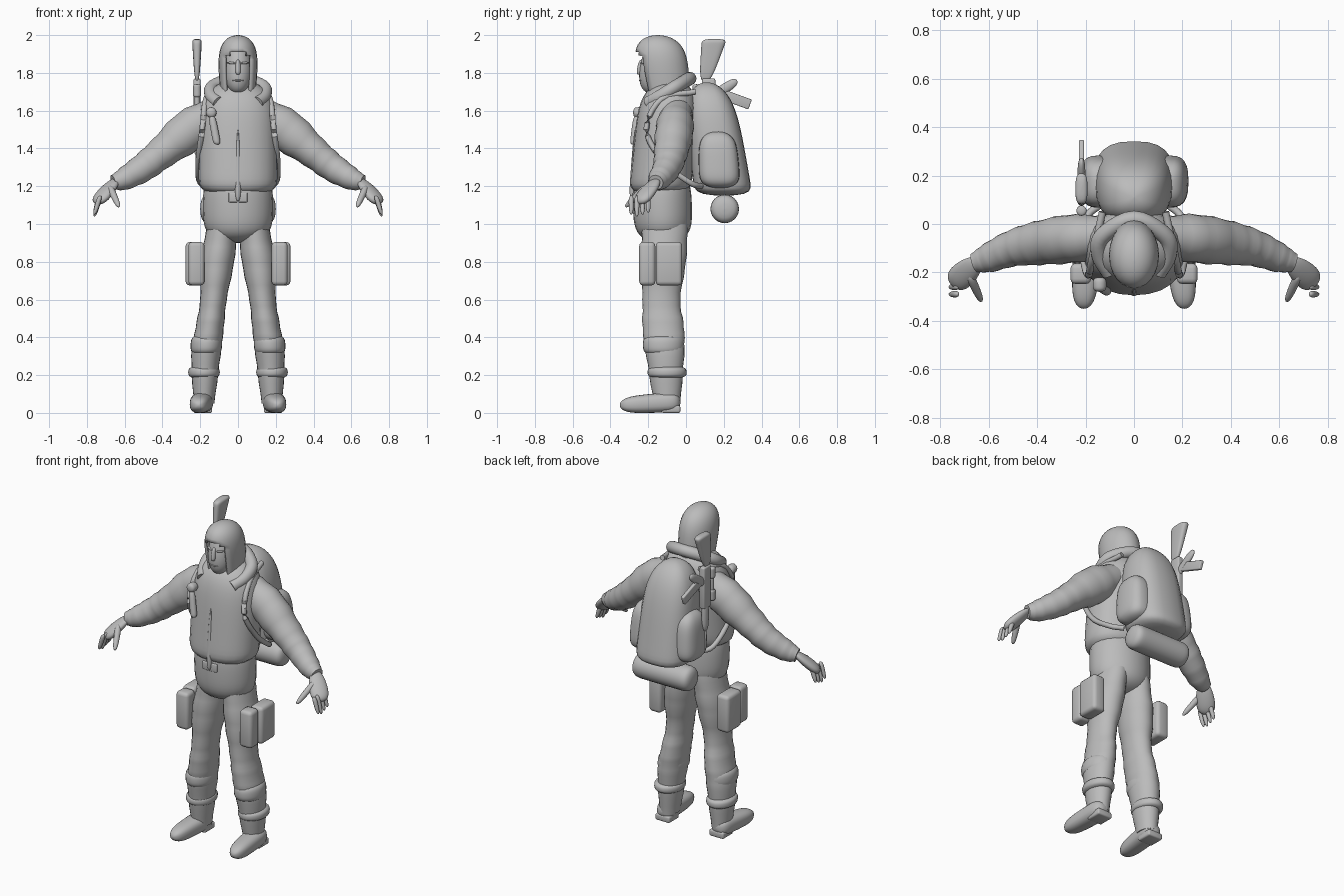
import bpy, bmesh, math
from mathutils import Vector, Matrix

if "Cube" in bpy.data.objects:
    bpy.data.objects.remove(bpy.data.objects["Cube"])

grey = (.5, .5, .5, 1)
material = bpy.data.materials.new("plain grey")
material.use_nodes = True
material.diffuse_color = grey
material.node_tree.nodes["Principled BSDF"].inputs["Base Color"].default_value = grey
UP = Vector((0, 0, 1))


def finish(name, bm):
    bmesh.ops.recalc_face_normals(bm, faces=bm.faces)
    mesh = bpy.data.meshes.new(name)
    bm.to_mesh(mesh)
    bm.free()
    part = bpy.data.objects.new(name, mesh)
    bpy.context.collection.objects.link(part)
    mesh.materials.append(material)
    bpy.ops.object.select_all(action='DESELECT')
    bpy.context.view_layer.objects.active = part
    part.select_set(True)
    bpy.ops.object.shade_smooth_by_angle(angle=math.radians(50))
    return part


def spline(rows, steps):
    # Smooth curve through every row, radii included
    points = [Vector(row) for row in rows]
    first, last = points[0], points[-1]
    points = [first * 2 - points[1], *points, last * 2 - points[-2]]
    smooth = []
    for a, b, c, d in zip(points, points[1:], points[2:], points[3:]):
        for step in range(steps):
            t = step / steps
            linear, square = c - a, a * 2 - b * 5 + c * 4 - d
            smooth.append(b + (linear * t + square * t ** 2 + (b * 3 - a - c * 3 + d) * t ** 3) / 2)
    return smooth + [last]


def loft(name, rows, side=1, power=2, steps=5, folds=0, cut=None):
    # Skin over rings (x, y, z, half width, half depth); side=-1 mirrors, folds adds cloth wrinkles
    rows = spline(rows, steps)
    centres = [row.to_3d() if len(row) < 4 else Vector(row[:3]) for row in rows]
    bm = bmesh.new()
    rings, across = [], None
    for i, (row, centre) in enumerate(zip(rows, centres)):
        along = (centres[min(i + 1, len(rows) - 1)] - centres[max(i - 1, 0)]).normalized()
        if abs(along.z) > .95:
            along, wide = UP, Vector((1, 0, 0))
        else:
            wide = along.cross(UP).normalized()
        if across and wide.dot(across) < 0:
            wide = -wide
        across = wide
        deep = wide.cross(along)
        swell = 1 + folds * math.sin(i * 2)
        ring = []
        for k in range(24):
            angle = math.tau * k / 24
            c, s = math.cos(angle), math.sin(angle)
            point = centre + wide * row[3] * swell * math.copysign(abs(c) ** (2 / power), c)
            point += deep * row[4] * swell * math.copysign(abs(s) ** (2 / power), s)
            ring.append(bm.verts.new((point.x * side, point.y, max(point.z, 0))))
        rings.append(ring)
    for low, high in zip(rings, rings[1:]):
        for k in range(24):
            bm.faces.new((low[k - 1], low[k], high[k], high[k - 1]))
    for ring in (rings[0], rings[-1]):
        bm.faces.new(ring)
    if cut:
        opening = [face for face in bm.faces if cut(face.calc_center_median())]
        bmesh.ops.delete(bm, geom=opening, context='FACES')
    return finish(name, bm)


def pod(name, start, end, wide, deep, base=8, tip=8, taper=0, **options):
    # Round-ended body; larger base and tip powers give blunter ends
    rows = []
    for i in range(25):
        t = (1 - math.cos(math.pi * i / 24)) / 2
        dome = math.sqrt((1 - t ** tip) * (1 - (1 - t) ** base)) + .01
        size = dome * (1 - taper * t)
        rows.append((*Vector(start).lerp(Vector(end), t), wide * size, deep * size))
    return loft(name, rows, steps=1, **options)


def tube(name, points, radius, **options):
    return loft(name, [(*point, radius, radius) for point in points], **options)


def box(name, centre, size, side=1, tilt=0):
    bm = bmesh.new()
    bmesh.ops.create_cube(bm, size=1)
    bm.transform(Matrix.Diagonal((*size, 1)))
    bmesh.ops.bevel(bm, geom=bm.edges[:], offset=min(size) / 4, segments=3, affect='EDGES', profile=.5)
    x, y, z = centre
    turn = Matrix.Rotation(math.radians(tilt), 4, 'X')
    bm.transform(Matrix.Translation((x * side, y, z)) @ turn)
    return finish(name, bm)


# Trousers seat and jacket
pod("pelvis", (0, -.12, .9), (0, -.13, 1.3), .185, .155, base=9)
pod("jacket", (0, -.14, 1.15), (0, -.08, 1.76), .207, .162, base=30, power=2.2)
pod("zip_flap", (0, -.285, 1.12), (0, -.27, 1.5), .02, .02, taper=.7)
box("waist_tab", (0, -.275, 1.14), (.1, .02, .05))

# Head inside an open hood
pod("neck", (0, -.12, 1.6), (0, -.13, 1.8), .07, .07)
pod("face", (0, -.18, 1.69), (0, -.145, 1.97), .075, .085, base=5, tip=4)
pod("nose", (0, -.235, 1.87), (0, -.247, 1.79), .012, .014, taper=-.3)
pod("lips", (-.03, -.24, 1.76), (.03, -.24, 1.76), .012, .007, base=2, tip=2)
hood = pod("hood", (0, -.1, 1.65), (0, -.15, 2), .09, .12, base=30, tip=5, taper=-.3,
           cut=lambda c: c.z < 1.66 or c.y < -.13 and (c.x / .075) ** 2 + ((c.z - 1.78) / .14) ** 4 < 1)
hem = hood.modifiers.new("cloth_thickness", 'SOLIDIFY')
hem.thickness = .014

# Thick collar roll, open at the throat
half = [(.1, -.2, 1.64), (.14, -.13, 1.68), (.13, -.05, 1.73)]
tube("collar", half + [(0, .02, 1.77)] + [(-x, y, z) for x, y, z in reversed(half)], .035)

for side, word in ((1, "left"), (-1, "right")):
    # Face details
    pod(word + "_brow", (.01, -.24, 1.85), (.06, -.215, 1.855), .01, .008, base=2, tip=2, side=side)
    pod(word + "_cheek", (.035, -.215, 1.76), (.04, -.215, 1.83), .02, .018, base=2, tip=2, side=side)

    # Sleeve, hand and fingers
    loft(word + "_sleeve", [
        (.1, -.05, 1.6, .08, .08), (.25, -.06, 1.5, .1, .11), (.4, -.08, 1.38, .09, .085),
        (.5, -.1, 1.3, .075, .075), (.6, -.14, 1.24, .06, .06), (.66, -.16, 1.22, .04, .04)],
        side=side, folds=.03)
    pod(word + "_palm", (.64, -.15, 1.24), (.75, -.25, 1.11), .055, .03, base=3, side=side)
    for i, finger in enumerate(("little", "ring", "middle", "index")):
        y = -.2 - .03 * i
        pod(f"{word}_{finger}_finger", (.73, y, 1.15), (.76, y, 1.04 + .01 * abs(i - 2)),
            .015, .015, taper=.3, side=side)
    pod(word + "_thumb", (.68, -.21, 1.2), (.63, -.32, 1.09), .02, .02, taper=.3, side=side)

    # Trouser leg with knee and calf bands
    loft(word + "_leg", [
        (.08, -.11, 1, .08, .12), (.11, -.12, .8, .09, .12), (.13, -.13, .6, .07, .1),
        (.15, -.12, .45, .075, .11), (.17, -.11, .3, .077, .1), (.18, -.1, .05, .055, .07)],
        side=side, folds=.02)
    pod(word + "_knee_fold", (.17, -.12, .3), (.165, -.12, .42), .083, .108, side=side)
    pod(word + "_calf_band", (.18, -.1, .18), (.18, -.1, .25), .083, .103, side=side)

    # Boot with heel
    pod(word + "_boot", (.185, -.03, .06), (.21, -.35, .04), .063, .055,
        base=12, taper=.2, power=2.6, side=side)
    box(word + "_heel", (.187, -.08, .02), (.1, .1, .04), side)

    # Thigh pouches
    box(word + "_rear_pouch", (.235, -.09, .79), (.085, .14, .23), side)
    box(word + "_front_pouch", (.22, -.205, .79), (.085, .085, .23), side)

    # Shoulder strap running under the arm, and pack side pocket
    tube(word + "_strap", [(.13, .05, 1.7), (.17, -.13, 1.66), (.19, -.21, 1.5),
                           (.21, -.12, 1.33), (.2, .02, 1.22), (.14, .08, 1.2)], .015, side=side)
    pod(word + "_pack_pocket", (.15, .18, 1.19), (.14, .165, 1.49), .08, .11, base=12,
        taper=.1, power=2.8, side=side)

# Backpack with a bedroll under it
pod("backpack", (0, .2, 1.15), (0, .11, 1.75), .167, .152, base=40, tip=6, taper=.1, power=2.6)
pod("bedroll", (-.2, .205, 1.08), (.2, .205, 1.08), .075, .075, base=30, tip=30)

# Rifle stowed stock-up beside the pack
lane = -.217
pod("rifle_stock", (lane, .1, 1.75), (lane, .15, 1.98), .012, .03, tip=40, taper=-1.2, power=3)
box("rifle_receiver", (lane, .12, 1.64), (.036, .07, .26))
pod("rifle_grip", (lane, .12, 1.66), (lane, .27, 1.76), .016, .026)
box("rifle_magazine", (lane, .25, 1.665), (.022, .19, .055), tilt=-20)
pod("rifle_handguard", (lane, .12, 1.36), (lane, .12, 1.56), .018, .025)
pod("rifle_barrel", (lane, .12, 1.24), (lane, .12, 1.4), .009, .009)
pod("rifle_scope", (lane, .055, 1.53), (lane, .055, 1.73), .014, .014)
for end in (1.53, 1.67):
    pod("scope_lens", (lane, .055, end), (lane, .055, end + .07), .021, .021, base=20, tip=20)

# Chest lamp clipped to the strap
pod("lamp_body", (-.11, -.28, 1.42), (-.14, -.26, 1.58), .02, .018, base=20)
pod("lamp_head", (-.142, -.22, 1.59), (-.142, -.28, 1.59), .028, .028)
